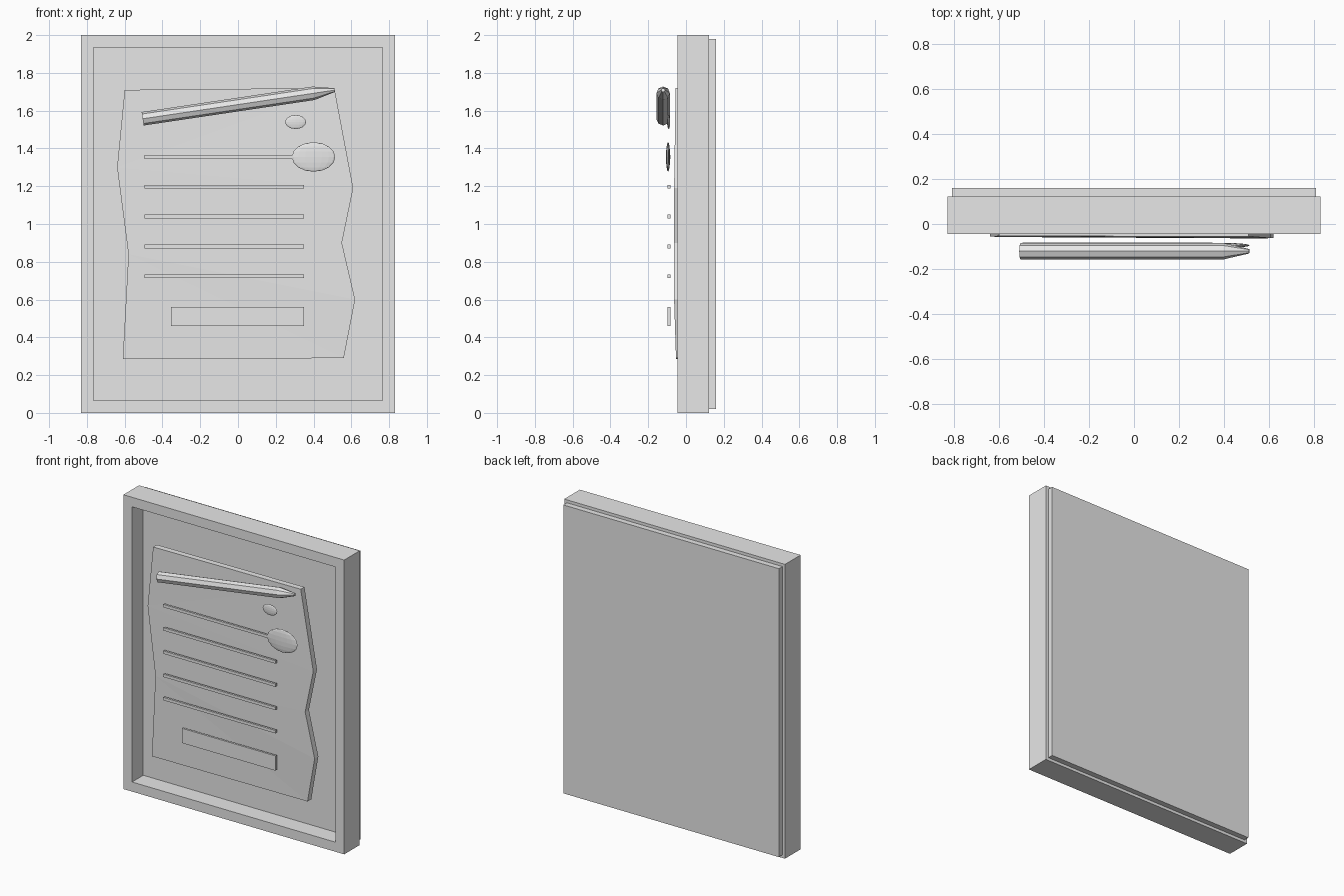
import bpy, bmesh
from math import pi
from mathutils import Vector

cube = bpy.data.objects.get("Cube")
if cube:
    bpy.data.objects.remove(cube, do_unlink=True)

grey = bpy.data.materials.new("plain grey")
grey.use_nodes = True
grey.diffuse_color = (0.8, 0.8, 0.8, 1)
grey.node_tree.nodes["Principled BSDF"].inputs["Base Color"].default_value = (0.8, 0.8, 0.8, 1)


def finish(name, bm):
    bmesh.ops.recalc_face_normals(bm, faces=bm.faces)
    mesh = bpy.data.meshes.new(name)
    bm.to_mesh(mesh)
    bm.free()
    mesh.materials.append(grey)
    obj = bpy.data.objects.new(name, mesh)
    bpy.context.collection.objects.link(obj)
    return obj


def box(name, x0, x1, y0, y1, z0, z1):
    bm = bmesh.new()
    bmesh.ops.create_cube(bm, size=1)
    bmesh.ops.scale(bm, vec=(x1 - x0, y1 - y0, z1 - z0), verts=bm.verts)
    bmesh.ops.translate(bm, vec=((x0 + x1) / 2, (y0 + y1) / 2, (z0 + z1) / 2), verts=bm.verts)
    return finish(name, bm)


def ellipsoid(name, center, radii):
    bm = bmesh.new()
    bmesh.ops.create_uvsphere(bm, u_segments=16, v_segments=8, radius=1)
    bmesh.ops.scale(bm, vec=radii, verts=bm.verts)
    bmesh.ops.translate(bm, vec=center, verts=bm.verts)
    return finish(name, bm)


# Frame of four bars, with the panel behind
W, H, BAR = 0.83, 2.0, 0.065
FRONT, BACK = -0.045, 0.122
box("frame_bottom", -W, W, FRONT, BACK, 0, BAR)
box("frame_top", -W, W, FRONT, BACK, H - BAR, H)
for name, x in (("frame_right", -W), ("frame_left", W - BAR)):
    box(name, x, x + BAR, FRONT, BACK, BAR, H - BAR)
box("back_panel", -0.81, 0.81, 0.075, 0.16, 0.02, 1.98)

# Slightly curled paper sheet with torn sides: x, z, front y
outline = [(-0.60, 1.71, -0.054), (0.51, 1.72, -0.055), (0.61, 1.19, -0.063),
           (0.55, 0.90, -0.064), (0.62, 0.60, -0.063), (0.56, 0.29, -0.053),
           (-0.61, 0.285, -0.053), (-0.58, 0.84, -0.058), (-0.64, 1.30, -0.056)]
bm = bmesh.new()
sheet = bm.faces.new([bm.verts.new((x, y, z)) for x, z, y in outline])
side = bmesh.ops.extrude_face_region(bm, geom=[sheet], use_keep_orig=True)["geom"]
bmesh.ops.translate(bm, vec=(0, 0.04, 0),
                    verts=[v for v in side if isinstance(v, bmesh.types.BMVert)])
bmesh.ops.triangulate(bm, faces=[f for f in bm.faces if len(f.verts) > 4])
finish("paper_sheet", bm)

# Written lines and the label block
for i in range(5):
    z = 1.355 - i * 0.158
    box(f"text_line_{i + 1}", -0.495, 0.35, -0.097, -0.083, z - 0.01, z + 0.01)
box("label_block", -0.355, 0.35, -0.097, -0.083, 0.46, 0.56)

# Flat oval blobs
ellipsoid("large_oval", (0.40, -0.095, 1.355), (0.115, 0.011, 0.078))
ellipsoid("small_oval", (0.305, -0.092, 1.54), (0.055, 0.008, 0.037))


# Pencil: body and tapered tip along one slanted axis
def taper(name, start, end, r0, r1):
    start, end = Vector(start), Vector(end)
    axis = end - start
    bm = bmesh.new()
    bmesh.ops.create_cone(bm, cap_ends=True, segments=8, radius1=r0, radius2=r1,
                          depth=axis.length)
    obj = finish(name, bm)
    obj.location = (start + end) / 2
    obj.rotation_euler = axis.to_track_quat("Z", "Y").to_euler()


taper("pencil_body", (-0.505, -0.121, 1.557), (0.40, -0.121, 1.692), 0.036, 0.036)
taper("pencil_tip", (0.40, -0.121, 1.692), (0.512, -0.121, 1.709), 0.036, 0.01)
